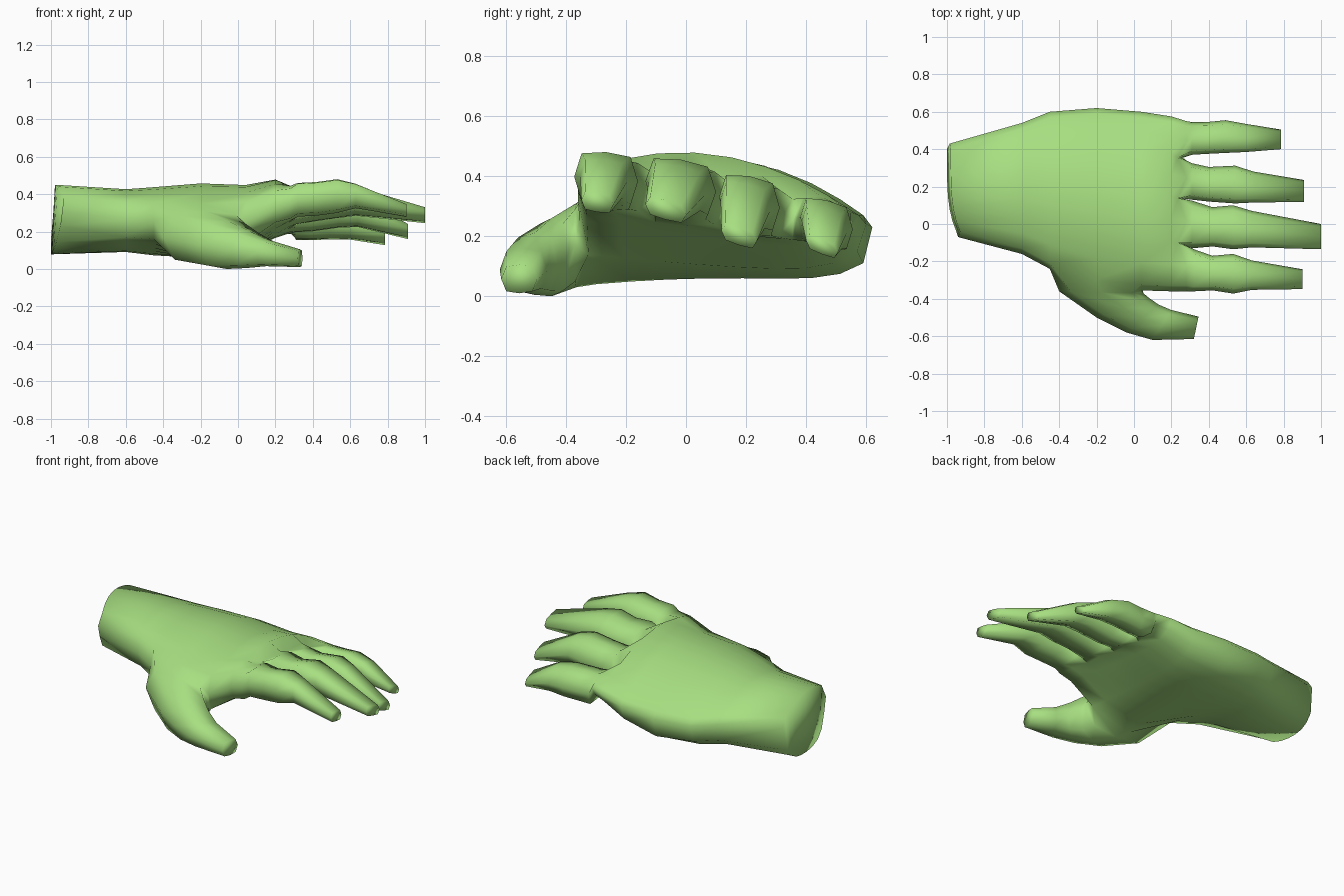
import bpy, bmesh
from mathutils import Vector

cube = bpy.data.objects.get("Cube")
if cube:
    bpy.data.objects.remove(cube)

COLUMNS = 9      # points across the back of the hand: two per finger plus one
EDGE_INSET = 0.03

bm = bmesh.new()


def arc(a, mid, b, t):
    """Smooth curve through a, mid and b at t = 0, 0.5 and 1."""
    return a * (1 - t) * (1 - 2 * t) + 4 * mid * t * (1 - t) + b * t * (2 * t - 1)


def palm_section(x, y_lo, y_hi, tops, bottoms, wrist=False, webs=False):
    """Closed ring: back of hand, outer side, underside, thumb side."""
    upper, lower = [], []
    for j in range(COLUMNS):
        u = j / (COLUMNS - 1)
        t = u + 0.4 * u * u * (1 - u)      # columns crowd towards the little finger
        y = y_lo + EDGE_INSET + t * (y_hi - y_lo - 2 * EDGE_INSET)
        slant = 0.05 * (1 - t) ** 4 if wrist else 0
        dip = 0.045 if webs and j in (2, 4, 6) else 0
        z_top = arc(*tops, t) - dip
        z_bottom = arc(*bottoms, t) + 0.07 * t ** 10 + (0.1 * (1 - t) ** 8 if wrist else 0)
        upper.append(bm.verts.new((x + slant + (0.02 if wrist else 0) - dip, y, z_top)))
        lower.append(bm.verts.new((x + slant - dip / 3, y, z_bottom)))

    def side(j, y, height):
        p = lower[j].co.lerp(upper[j].co, height)
        return bm.verts.new((p.x, y, p.z))

    side_lo, side_hi = side(0, y_lo, 0.5), side(-1, y_hi, 0.75)
    return upper + [side_hi] + lower[::-1] + [side_lo]


def join(ring_a, ring_b, skip=()):
    n = len(ring_a)
    for k in range(n):
        if k not in skip:
            m = (k + 1) % n
            bm.faces.new((ring_a[k], ring_a[m], ring_b[m], ring_b[k]))


def grow_digit(opening, rings, corner, roll=0):
    """Extend an eight-sided opening through rounded box rings and close the tip."""
    c, d = corner, (1 + corner) / 2
    outline = [(-c, d), (0, 1), (c, d), (1, 0), (c, -d), (0, -1), (-c, -d), (-1, 0)]
    last = opening
    for start, end, z_lo, z_hi in rings:
        start, end = Vector(start), Vector(end)
        centre, half = (start + end) / 2, (end - start) / 2
        ring = []
        for u, v in outline:
            p = centre + half * u
            z = (z_lo + z_hi) / 2 + v * (z_hi - z_lo) / 2 - roll * u
            ring.append(bm.verts.new((p.x, p.y, z)))
        join(last, ring)
        last = ring
    bm.faces.new(last)


# Wrist and palm, lofted from the wrist to the knuckles
sections = [
    palm_section(-1, -.07, .43, (.39, .45, .36), (.13, .08, .09), wrist=True),
    palm_section(-.6, -.16, .54, (.36, .425, .31), (.17, .1, .09)),
    palm_section(-.45, -.24, .6, (.35, .435, .28), (.16, .085, .065)),
    palm_section(-.2, -.33, .62, (.35, .455, .27), (.04, .06, .04)),
    palm_section(.04, -.355, .6, (.36, .445, .27), (.14, .1, .08)),
    palm_section(.2, -.36, .575, (.42, .47, .29), (.25, .19, .14)),
    palm_section(.28, -.36, .55, (.43, .435, .3), (.27, .22, .15), webs=True),
]
LOWER_EDGE, SIDE = 2 * COLUMNS, 2 * COLUMNS + 1
for i in range(len(sections) - 1):
    thumb_hole = (LOWER_EDGE, SIDE) if i in (2, 3) else ()
    join(sections[i], sections[i + 1], thumb_hole)

# Wrist end
w = sections[0]
for j in range(COLUMNS - 1):
    bm.faces.new((w[j], w[j + 1], w[LOWER_EDGE - j - 1], w[LOWER_EDGE - j]))
bm.faces.new((w[0], w[LOWER_EDGE], w[SIDE]))
bm.faces.new((w[COLUMNS - 1], w[COLUMNS], w[COLUMNS + 1]))

# Fingers: sideways roll, then x, y range and z range for each ring
fingers = [
    (.008, [(.32, -.36, -.135, .28, .46), (.42, -.355, -.17, .285, .465),
            (.53, -.372, -.16, .3, .48), (.63, -.352, -.195, .325, .455),
            (.9, -.348, -.242, .28, .345)]),
    (.018, [(.31, -.13, .125, .24, .44), (.42, -.12, .09, .26, .435),
            (.53, -.135, .1, .275, .455), (.63, -.125, .07, .29, .435),
            (1, -.135, 0, .255, .32)]),
    (.018, [(.31, .13, .325, .2, .385), (.4, .12, .305, .205, .385),
            (.54, .11, .312, .225, .4), (.64, .115, .28, .23, .375),
            (.91, .118, .235, .17, .23)]),
    (.02, [(.31, .37, .545, .16, .32), (.39, .375, .545, .16, .32),
           (.49, .38, .555, .165, .32), (.6, .385, .535, .165, .295),
           (.785, .4, .505, .14, .19)]),
]
knuckles = sections[-1]
upper = knuckles[:COLUMNS]
lower = knuckles[COLUMNS + 1:SIDE][::-1]
middle = [knuckles[SIDE]]
for j in (2, 4, 6):
    middle.append(bm.verts.new((upper[j].co + lower[j].co) / 2))
middle.append(knuckles[COLUMNS])
for i, (roll, finger) in enumerate(fingers):
    j = 2 * i
    opening = [upper[j], upper[j + 1], upper[j + 2], middle[i + 1],
               lower[j + 2], lower[j + 1], lower[j], middle[i]]
    rings = [((x, a), (x, b), lo, hi) for x, a, b, lo, hi in finger]
    grow_digit(opening, rings, corner=0.77, roll=roll)

# Thumb, grown from the hole in the side of the palm
root, centre, front = sections[2:5]
opening = [root[0], centre[0], front[0], front[SIDE],
           front[LOWER_EDGE], centre[LOWER_EDGE], root[LOWER_EDGE], root[SIDE]]
grow_digit(opening, [
    ((-.4, -.36), (.05, -.37), .03, .31),
    ((-.2, -.5), (.08, -.395), 0, .26),
    ((-.04, -.58), (.13, -.43), .005, .21),
    ((.1, -.62), (.2, -.46), .015, .16),
    ((.32, -.615), (.345, -.495), .01, .105),
], corner=0.72)

# Clean up and finish the mesh
bmesh.ops.delete(bm, geom=[v for v in bm.verts if not v.link_faces], context='VERTS')
bmesh.ops.recalc_face_normals(bm, faces=bm.faces)
mesh = bpy.data.meshes.new("hand")
bm.to_mesh(mesh)
bm.free()
hand = bpy.data.objects.new("hand", mesh)
bpy.context.collection.objects.link(hand)

# Skin colour
skin = bpy.data.materials.new("light_green_skin")
skin.use_nodes = True
colour = (.39, .74, .22, 1)
skin.diffuse_color = colour
skin.node_tree.nodes["Principled BSDF"].inputs["Base Color"].default_value = colour
mesh.materials.append(skin)

bpy.ops.object.select_all(action='DESELECT')
hand.select_set(True)
bpy.context.view_layer.objects.active = hand
bpy.ops.object.shade_smooth()
